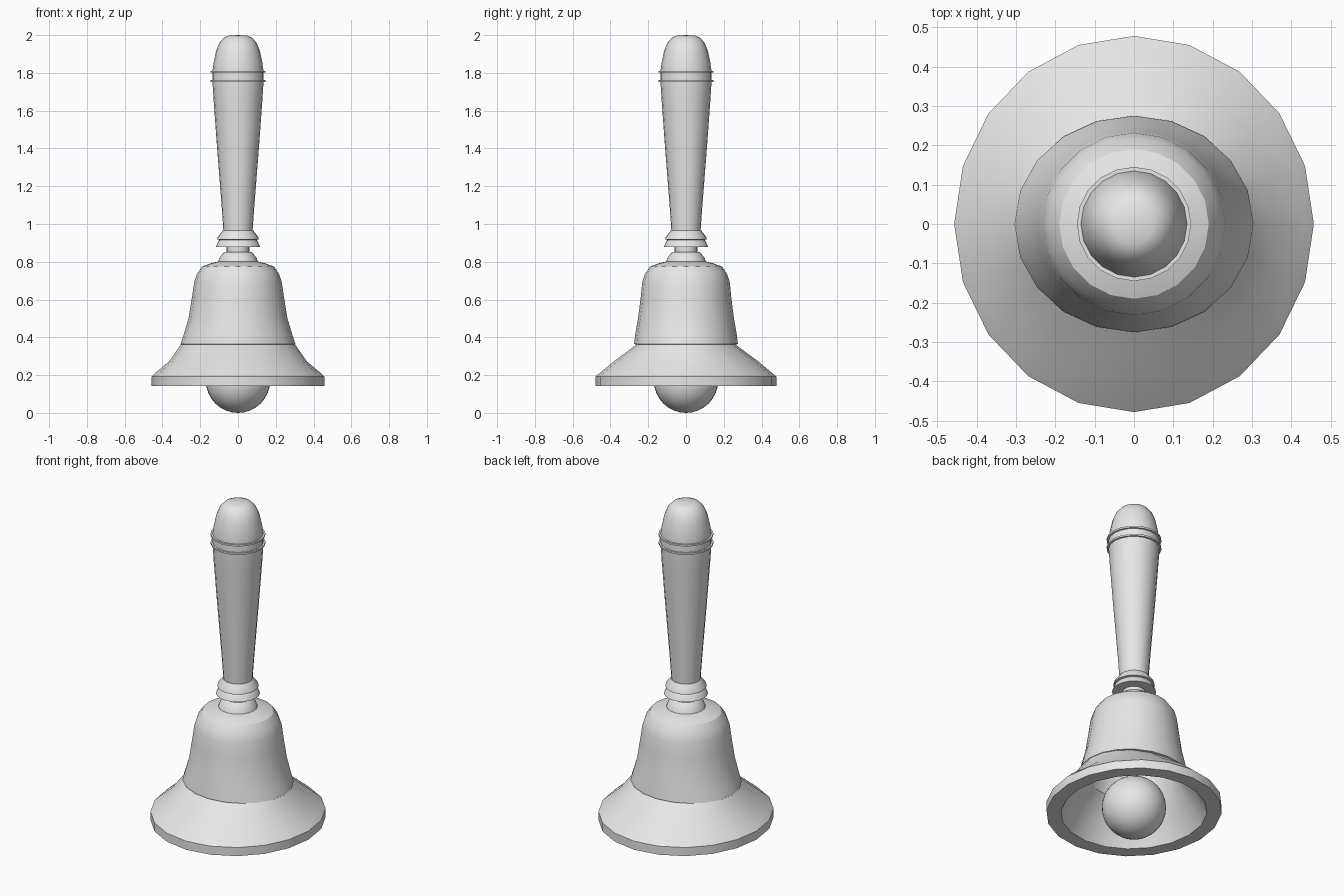
import bpy, bmesh, math

if "Cube" in bpy.data.objects:
    bpy.data.objects.remove(bpy.data.objects["Cube"], do_unlink=True)

grey = bpy.data.materials.new("plain grey")
grey.use_nodes = True
grey.diffuse_color = (0.8, 0.8, 0.8, 1)
grey.node_tree.nodes["Principled BSDF"].inputs["Base Color"].default_value = (0.8, 0.8, 0.8, 1)


def finish(obj, angle):
    obj.data.materials.append(grey)
    bpy.ops.object.select_all(action="DESELECT")
    obj.select_set(True)
    bpy.context.view_layer.objects.active = obj
    bpy.ops.object.shade_smooth_by_angle(angle=math.radians(angle))


def lathe(name, rings, sides=20, angle=30):
    """Skin a stack of elliptical rings (x radius, y radius, z); radius 0 is a pole."""
    bm = bmesh.new()
    loops = []
    for rx, ry, z in rings:
        if rx == 0:
            loops.append([bm.verts.new((0, 0, z))] * sides)
            continue
        loops.append([bm.verts.new((rx * math.cos(2 * math.pi * i / sides),
                                    ry * math.sin(2 * math.pi * i / sides), z))
                      for i in range(sides)])
    for low, high in zip(loops, loops[1:]):
        for i in range(sides):
            j = (i + 1) % sides
            corners = list(dict.fromkeys((low[i], low[j], high[j], high[i])))
            bm.faces.new(corners)
    bmesh.ops.recalc_face_normals(bm, faces=bm.faces)
    mesh = bpy.data.meshes.new(name)
    bm.to_mesh(mesh)
    bm.free()
    obj = bpy.data.objects.new(name, mesh)
    bpy.context.collection.objects.link(obj)
    finish(obj, angle)
    return obj


def circular(profile):
    return [(r, r, z) for r, z in profile]


# Bell: inner wall from the crown down, flat rim, flared skirt, waist, shoulder
lathe("bell", [
    (0, 0, 0.765), (0.15, 0.15, 0.745), (0.20, 0.20, 0.68), (0.225, 0.22, 0.56),
    (0.26, 0.24, 0.36), (0.32, 0.33, 0.26), (0.38, 0.398, 0.143),
    (0.457, 0.478, 0.143), (0.457, 0.478, 0.193), (0.434, 0.452, 0.215),
    (0.365, 0.383, 0.272), (0.302, 0.262, 0.362),
    (0.304, 0.275, 0.364), (0.286, 0.268, 0.42), (0.262, 0.254, 0.50),
    (0.244, 0.240, 0.61), (0.232, 0.232, 0.69), (0.218, 0.218, 0.735),
    (0.190, 0.190, 0.775), (0.150, 0.150, 0.790), (0.105, 0.105, 0.802),
    (0, 0, 0.802)], angle=32)

# Neck: tapered foot and narrow stem
lathe("neck", circular([
    (0, 0.795), (0.105, 0.80), (0.098, 0.82), (0.08, 0.845), (0.07, 0.853),
    (0.06, 0.853), (0.06, 0.885), (0, 0.885)]))

# Collar: two flared mouldings with a groove between
lathe("collar", circular([
    (0, 0.878), (0.117, 0.878), (0.103, 0.912), (0.098, 0.916),
    (0.11, 0.919), (0.107, 0.932), (0.08, 0.966), (0, 0.966)]))

# Handle: tapered grip with a domed end
lathe("handle", circular([
    (0, 0.96), (0.077, 0.96), (0.087, 1.10), (0.112, 1.42), (0.128, 1.64),
    (0.135, 1.75), (0.135, 1.81), (0.128, 1.86), (0.115, 1.92), (0.098, 1.96),
    (0.075, 1.986), (0.05, 1.997), (0, 2.0)]), angle=40)

# Thin bands around the top of the grip
for label, z in (("lower", 1.757), ("upper", 1.806)):
    lathe(label + "_band", circular([
        (0.13, z - 0.005), (0.145, z - 0.005), (0.145, z + 0.005),
        (0.13, z + 0.005)]))

# Clapper: rod hidden in the bell and round ball
lathe("clapper_rod", circular([(0, 0.30), (0.02, 0.30), (0.02, 0.77), (0, 0.77)]), sides=12)
bpy.ops.mesh.primitive_uv_sphere_add(segments=32, ring_count=16, radius=0.17, location=(0, 0, 0.17))
ball = bpy.context.object
ball.name = "clapper_ball"
finish(ball, 40)
